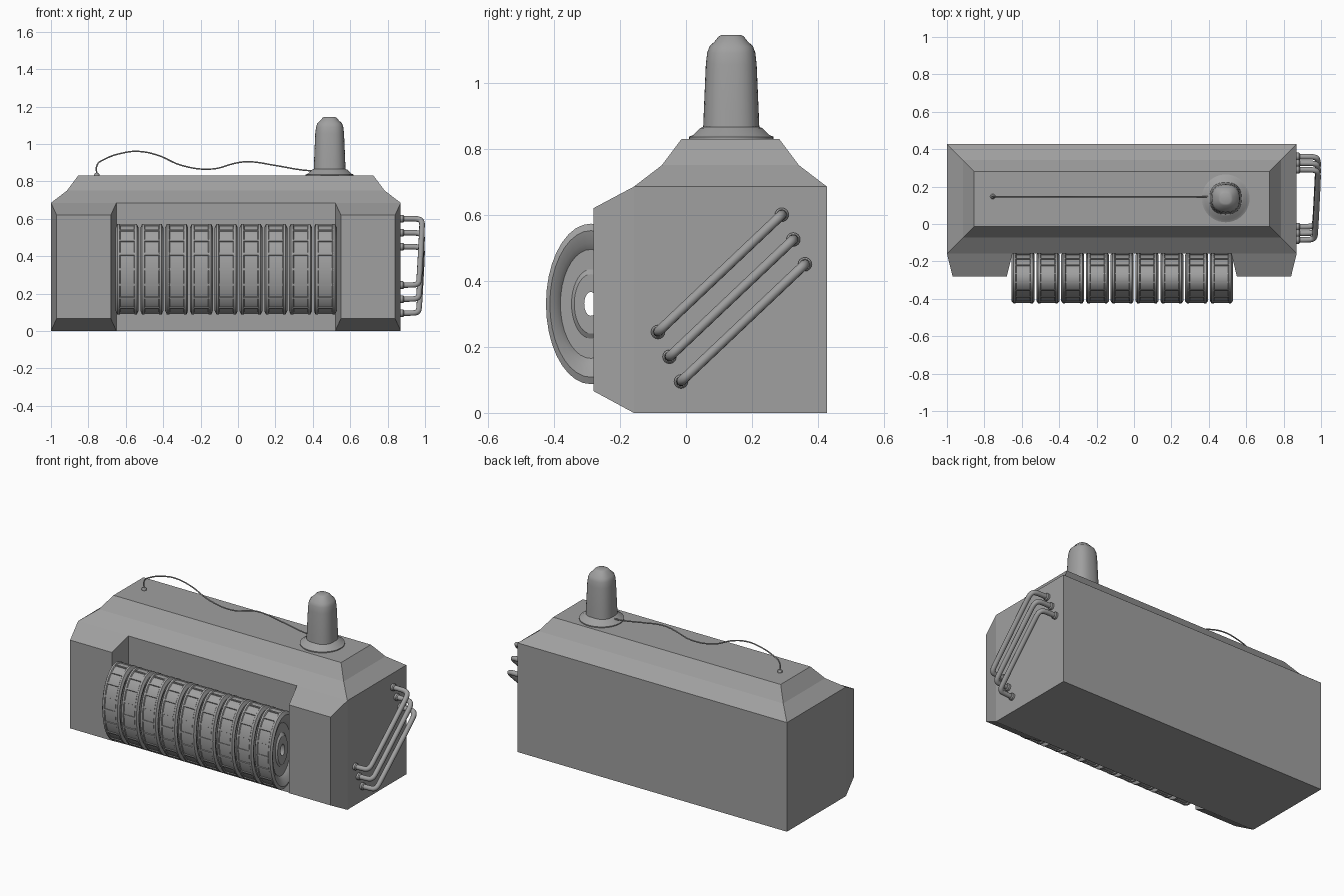
import bpy, bmesh, math
from mathutils import Matrix, Vector

cube = bpy.data.objects.get("Cube")
if cube:
    bpy.data.objects.remove(cube, do_unlink=True)

grey = bpy.data.materials.new("plain_grey")
grey.use_nodes = True
grey.diffuse_color = (0.35, 0.35, 0.35, 1)
grey.node_tree.nodes["Principled BSDF"].inputs["Base Color"].default_value = (0.35, 0.35, 0.35, 1)


def finish(name, bm, smooth=False):
    bmesh.ops.recalc_face_normals(bm, faces=bm.faces)
    mesh = bpy.data.meshes.new(name)
    bm.to_mesh(mesh)
    bm.free()
    obj = bpy.data.objects.new(name, mesh)
    bpy.context.collection.objects.link(obj)
    mesh.materials.append(grey)
    if smooth:
        bpy.ops.object.select_all(action="DESELECT")
        obj.select_set(True)
        bpy.context.view_layer.objects.active = obj
        bpy.ops.object.shade_smooth_by_angle(angle=math.radians(32))
    return obj


def loft(bm, rings, cap_start=True, cap_end=True, closed=False):
    """Skin a sequence of equally long point rings."""
    vs = [[bm.verts.new(p) for p in ring] for ring in rings]
    n = len(vs[0])
    for a, b in zip(vs, vs[1:] + (vs[:1] if closed else [])):
        for i in range(n):
            j = (i + 1) % n
            bm.faces.new((a[i], a[j], b[j], b[i]))
    if cap_start and not closed:
        bm.faces.new(vs[0])
    if cap_end and not closed:
        bm.faces.new(vs[-1])


def circle(r, h, n=32, power=2.0):
    """Circle, or rounded square for a power above two."""
    ring = []
    for i in range(n):
        a = 2 * math.pi * i / n
        c, s = math.cos(a), math.sin(a)
        k = r / (abs(c) ** power + abs(s) ** power) ** (1 / power)
        ring.append((k * c, k * s, h))
    return ring


def lathe(name, profile, location, n=32, power=2.0, axis="Z"):
    bm = bmesh.new()
    loft(bm, [circle(r, h, n, power) for r, h in profile])
    if axis == "X":
        bm.transform(Matrix.Rotation(math.pi / 2, 4, "Y"))
    obj = finish(name, bm, True)
    obj.location = location
    return obj


def tube(name, points, radius, kind):
    curve = bpy.data.curves.new(name, "CURVE")
    curve.dimensions = "3D"
    curve.bevel_depth = radius
    curve.bevel_resolution = 3
    curve.use_fill_caps = True
    spline = curve.splines.new(kind)
    if kind == "BEZIER":
        spline.bezier_points.add(len(points) - 1)
        for bp, p in zip(spline.bezier_points, points):
            bp.co = p
            bp.handle_left_type = bp.handle_right_type = "AUTO"
    else:
        spline.points.add(len(points) - 1)
        for sp, p in zip(spline.points, points):
            sp.co = (*p, 1)
        spline.order_u = 3
        spline.use_endpoint_u = True
    spline.resolution_u = 8
    curve.materials.append(grey)
    obj = bpy.data.objects.new(name, curve)
    bpy.context.collection.objects.link(obj)
    return obj


# Housing with a slightly hollow hipped roof
LEFT, RIGHT, FRONT, BACK = -1.0, 0.87, -0.158, 0.427
bm = bmesh.new()
rings = []
for inset, z in ((0, 0), (0, 0.685), (0.085, 0.75), (0.145, 0.83)):
    x0, x1, y0, y1 = LEFT + inset, RIGHT - inset, FRONT + inset, BACK - inset
    rings.append([(x0, y0, z), (x1, y0, z), (x1, y1, z), (x0, y1, z)])
loft(bm, rings)
finish("housing", bm)

# Tapered blocks on both sides of the drums
for name, x0, x1 in (("right_front_block", LEFT, -0.65), ("left_front_block", 0.52, RIGHT)):
    bm = bmesh.new()
    rings = []
    for y, dx, z0, z1 in ((FRONT, 0, 0, 0.685), (-0.28, 0.03, 0.066, 0.62)):
        rings.append([(x0 + dx, y, z0), (x1 - dx, y, z0), (x1 - dx, y, z1), (x0 + dx, y, z1)])
    loft(bm, rings, cap_start=False)
    finish(name, bm)

# Row of flattened drums with rims, dished ends, open axle hole and slats
half = [(0.036, 0.045), (0.09, 0.045), (0.105, 0.035), (0.165, 0.035), (0.185, 0.05),
        (0.222, 0.0615), (0.243, 0.052), (0.243, 0.04), (0.236, 0.036)]
profile = half + [(r, -h) for r, h in reversed(half)]
bm = bmesh.new()
loft(bm, [circle(r, h, 36) for r, h in profile], closed=True)
bm.transform(Matrix.Rotation(math.pi / 2, 4, "Y"))
SLATS = 18
for i in range(SLATS):
    turn = Matrix.Rotation(2 * math.pi * (i + 0.5) / SLATS, 4, "X")
    place = Matrix.Translation((0, 0, 0.236)) @ Matrix.Diagonal((0.08, 0.012, 0.012, 1))
    bmesh.ops.create_cube(bm, size=1, matrix=turn @ place)
drums = finish("drums", bm, True)
drums.location = (-0.593, -0.288, 0.33)
drums.scale.y = 0.56
row = drums.modifiers.new("row", "ARRAY")
row.count = 9
row.use_relative_offset = False
row.use_constant_offset = True
row.constant_offset_displace = (0.1325, 0, 0)

# Beacon on its flange
lathe("beacon_flange", [(0.128, 0), (0.128, 0.008), (0.115, 0.014), (0.095, 0.034), (0.08, 0.04)],
      (0.49, 0.137, 0.828), 40)
lathe("beacon", [(0.085, 0), (0.083, 0.05), (0.077, 0.19), (0.073, 0.225), (0.066, 0.245),
                 (0.05, 0.26), (0.038, 0.275), (0.028, 0.28)],
      (0.49, 0.137, 0.865), 32, 2.5)

# Thin cable running from its socket to the beacon
cable = [(-0.755, 0.83), (-0.752, 0.89), (-0.71, 0.92), (-0.61, 0.953), (-0.53, 0.96),
         (-0.43, 0.94), (-0.3, 0.885), (-0.14, 0.866), (0, 0.9), (0.06, 0.905),
         (0.2, 0.885), (0.35, 0.86), (0.43, 0.855)]
tube("cable", [(x, 0.147, z) for x, z in cable], 0.004, "BEZIER")
lathe("cable_socket", [(0.014, 0), (0.014, 0.009), (0.008, 0.018)], (-0.755, 0.147, 0.828), 16)

# Three slanted pipes on the side wall, each with two collars
for i in range(3):
    low = Vector((0, -0.085 + 0.035 * i, 0.245 - 0.075 * i))
    high = low + Vector((0, 0.375, 0.355))
    run = high - low
    stops = [(0.86, 0), (0.92, 0), (0.965, 0.01), (0.97, 0.12), (0.984, 0.85),
             (0.984, 0.97), (0.96, 1), (0.91, 1), (0.86, 1)]
    path = [low + run * t + Vector((x, 0, 0)) for x, t in stops]
    tube(f"side_pipe_{i + 1}", path, 0.015, "NURBS")
    for end, spot in (("lower", low), ("upper", high)):
        lathe(f"{end}_pipe_collar_{i + 1}", [(0.021, -0.005), (0.021, 0.012), (0.016, 0.018)],
              spot + Vector((RIGHT, 0, 0)), 16, axis="X")
